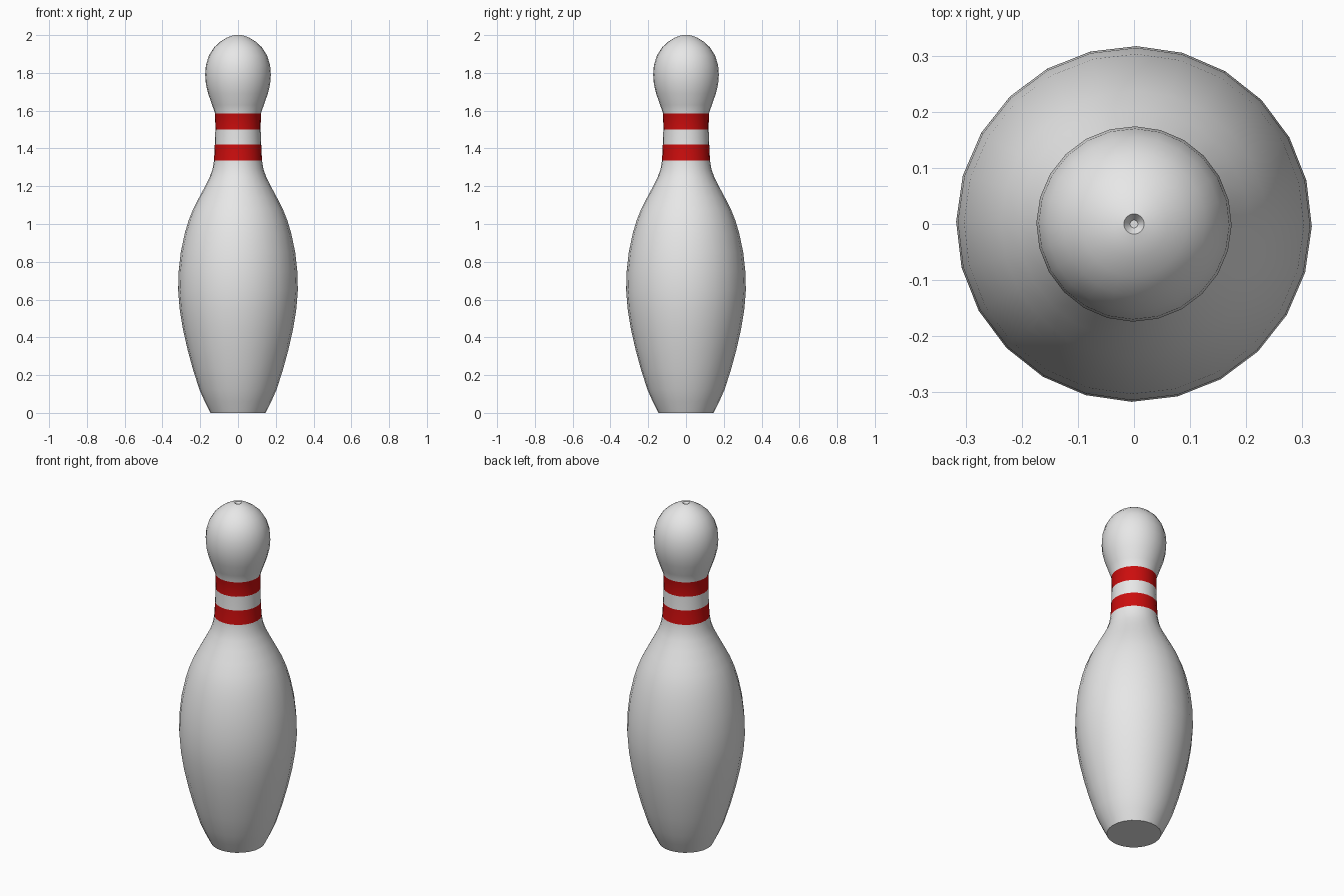
import bpy, math

if "Cube" in bpy.data.objects:
    bpy.data.objects.remove(bpy.data.objects["Cube"])

SIDES = 24
TURN = math.radians(-0.8)

# Half profile (radius, height) from base to crown, ending in a small dimple
profile = [
    (0.146, 0.0), (0.176, 0.06), (0.205, 0.125), (0.240, 0.235), (0.267, 0.335),
    (0.292, 0.445), (0.309, 0.55), (0.317, 0.65), (0.314, 0.75), (0.303, 0.85),
    (0.282, 0.95), (0.261, 1.02), (0.237, 1.08), (0.206, 1.14), (0.174, 1.20),
    (0.149, 1.25), (0.135, 1.29), (0.127, 1.337), (0.123, 1.42), (0.120, 1.50),
    (0.121, 1.585), (0.137, 1.63), (0.158, 1.69), (0.170, 1.74), (0.174, 1.79),
    (0.170, 1.84), (0.155, 1.89), (0.127, 1.935), (0.094, 1.965), (0.060, 1.986),
    (0.035, 1.996), (0.018, 2.0), (0.007, 1.985),
]


def material(name, rgb):
    m = bpy.data.materials.new(name)
    m.diffuse_color = (*rgb, 1.0)
    m.use_nodes = True
    m.node_tree.nodes["Principled BSDF"].inputs["Base Color"].default_value = m.diffuse_color
    return m


# Lathe the profile
verts = [(r * math.cos(TURN + math.tau * i / SIDES),
          r * math.sin(TURN + math.tau * i / SIDES), z)
         for r, z in profile for i in range(SIDES)]
faces = [(k * SIDES + i, k * SIDES + (i + 1) % SIDES,
          (k + 1) * SIDES + (i + 1) % SIDES, (k + 1) * SIDES + i)
         for k in range(len(profile) - 1) for i in range(SIDES)]

# Flat base and tiny dimple floor
faces.append(tuple(reversed(range(SIDES))))
faces.append(tuple(range(len(verts) - SIDES, len(verts))))

mesh = bpy.data.meshes.new("bowling_pin")
mesh.from_pydata(verts, [], faces)
mesh.materials.append(material("white", (0.8, 0.8, 0.8)))
mesh.materials.append(material("red", (0.6, 0.004, 0.004)))

# Two red neck stripes, chosen by height
for p in mesh.polygons:
    z = p.center.z
    p.material_index = int(1.337 < z < 1.42 or 1.50 < z < 1.585)

pin = bpy.data.objects.new("bowling_pin", mesh)
bpy.context.collection.objects.link(pin)
bpy.context.view_layer.objects.active = pin
pin.select_set(True)
bpy.ops.object.shade_smooth_by_angle(angle=math.radians(35))
